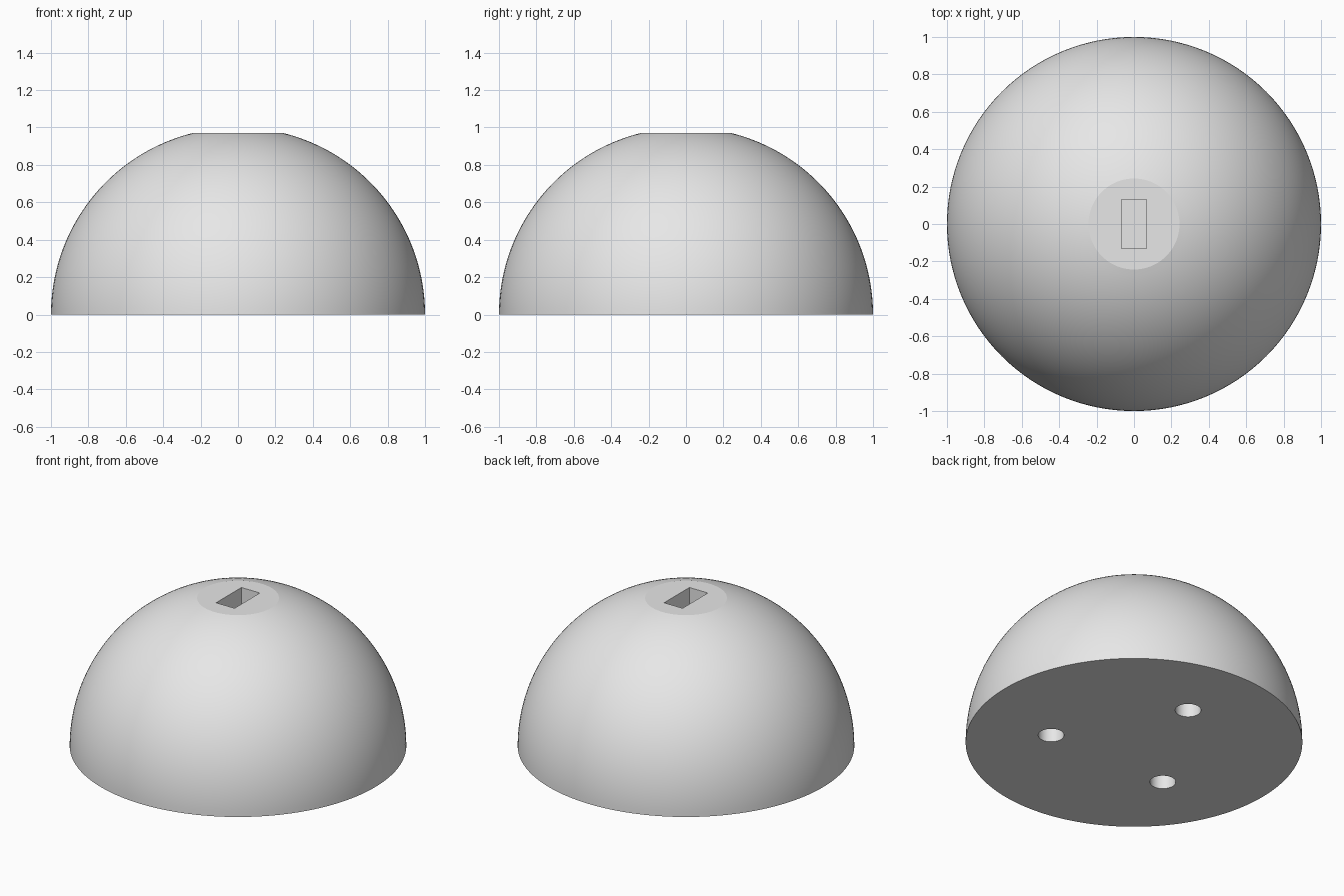
import bpy
import bmesh
from math import radians, sin, cos, acos, tau
from mathutils import Matrix

if "Cube" in bpy.data.objects:
    bpy.data.objects.remove(bpy.data.objects["Cube"], do_unlink=True)

TOP = 0.97          # height of the flat top
SEGMENTS = 128
RINGS = 40
SLOT = (0.134, 0.262, 0.30)
HOLE_RADIUS, HOLE_DEPTH, HOLE_RING = 0.077, 0.20, 0.50

# Material
grey = bpy.data.materials.new("plain_grey")
grey.use_nodes = True
grey.diffuse_color = (0.8, 0.8, 0.8, 1)
grey.node_tree.nodes["Principled BSDF"].inputs["Base Color"].default_value = (0.8, 0.8, 0.8, 1)


def add_object(name, bm):
    bmesh.ops.recalc_face_normals(bm, faces=bm.faces)
    mesh = bpy.data.meshes.new(name)
    bm.to_mesh(mesh)
    bm.free()
    mesh.materials.append(grey)
    obj = bpy.data.objects.new(name, mesh)
    bpy.context.collection.objects.link(obj)
    return obj


def cut(target, cutter):
    cutter.hide_render = True
    mod = target.modifiers.new(cutter.name, "BOOLEAN")
    mod.operation = "DIFFERENCE"
    mod.solver = "EXACT"
    mod.object = cutter
    bpy.ops.object.modifier_apply(modifier=mod.name)
    bpy.data.objects.remove(cutter, do_unlink=True)


# Dome: rings of a unit sphere up to the flat top, capped at both ends
bm = bmesh.new()
rings = []
for i in range(RINGS + 1):
    lat = (radians(90) - acos(TOP)) * i / RINGS
    rings.append([bm.verts.new((cos(lat) * cos(tau * k / SEGMENTS),
                                cos(lat) * sin(tau * k / SEGMENTS),
                                sin(lat))) for k in range(SEGMENTS)])
for low, high in zip(rings, rings[1:]):
    for k in range(SEGMENTS):
        n = (k + 1) % SEGMENTS
        bm.faces.new((low[k], low[n], high[n], high[k]))
bm.faces.new(rings[0])
bm.faces.new(rings[-1])
dome = add_object("dome", bm)
bpy.ops.object.select_all(action="DESELECT")
dome.select_set(True)
bpy.context.view_layer.objects.active = dome

# Rectangular slot sunk into the flat top
bm = bmesh.new()
bmesh.ops.create_cube(bm, size=1, matrix=Matrix.Translation((0, 0, TOP))
                      @ Matrix.Diagonal((SLOT[0], SLOT[1], SLOT[2] * 2, 1)))
cut(dome, add_object("slot_cutter", bm))

# Three round blind holes in the underside
for angle in (90, 210, 330):
    a = radians(angle)
    bm = bmesh.new()
    bmesh.ops.create_cone(bm, cap_ends=True, segments=48, radius1=HOLE_RADIUS,
                          radius2=HOLE_RADIUS, depth=HOLE_DEPTH * 2,
                          matrix=Matrix.Translation((HOLE_RING * cos(a), HOLE_RING * sin(a), 0)))
    cut(dome, add_object("hole_cutter", bm))

# Smooth curved surface, crisp rims
dome.select_set(True)
bpy.context.view_layer.objects.active = dome
bpy.ops.object.shade_smooth_by_angle(angle=radians(12))
